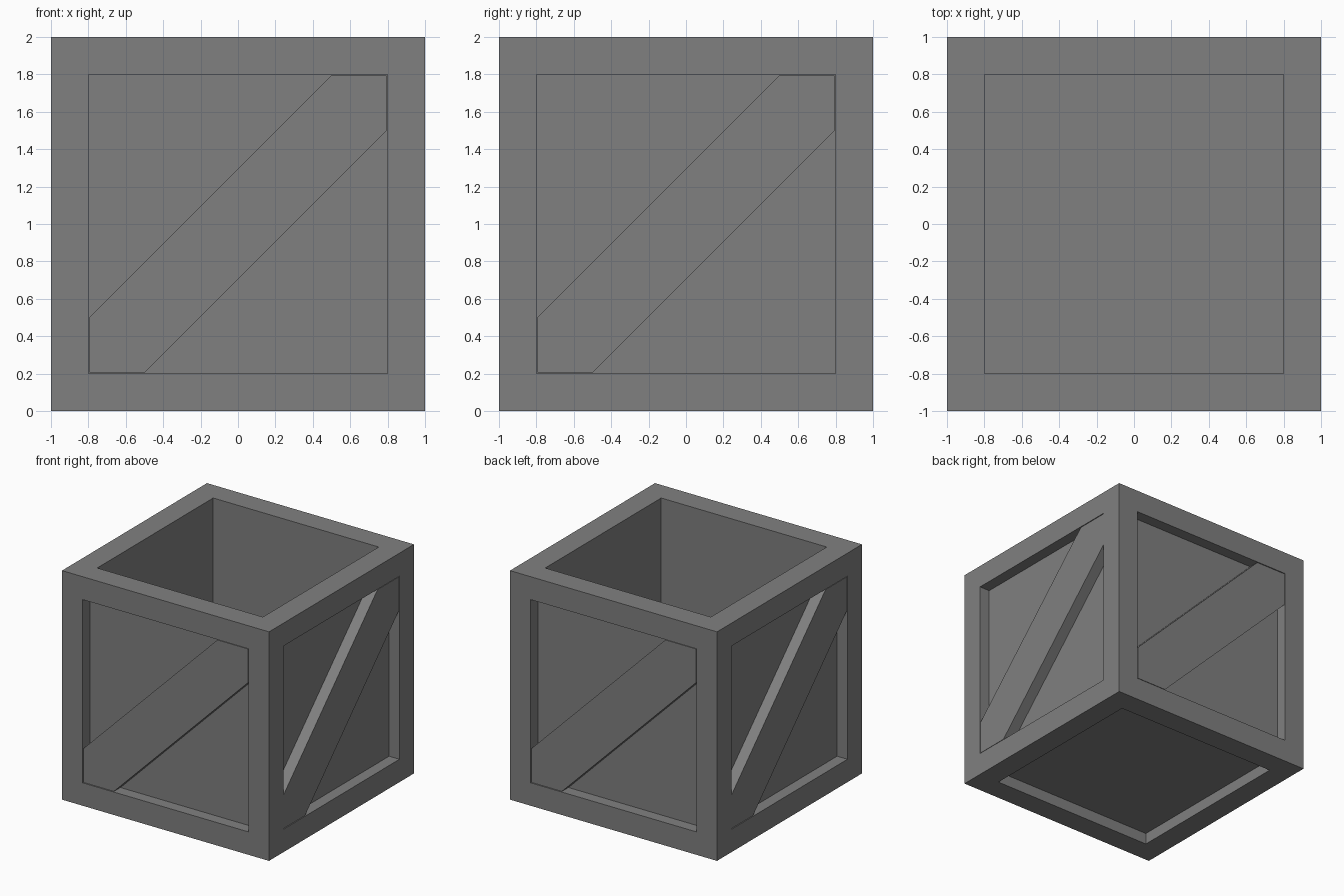
import bpy, bmesh
from math import pi
from mathutils import Matrix, Vector

if "Cube" in bpy.data.objects:
    bpy.data.objects.remove(bpy.data.objects["Cube"])

HALF, FRAME, RECESS, DEPTH = 1.0, 0.2, 0.1, 1.8

grey = bpy.data.materials.new("dark_grey")
grey.diffuse_color = (0.216, 0.216, 0.216, 1)
grey.use_nodes = True
grey.node_tree.nodes["Principled BSDF"].inputs["Base Color"].default_value = grey.diffuse_color


def make_object(name, bm):
    bmesh.ops.recalc_face_normals(bm, faces=bm.faces)
    mesh = bpy.data.meshes.new(name)
    bm.to_mesh(mesh)
    bm.free()
    mesh.materials.append(grey)
    obj = bpy.data.objects.new(name, mesh)
    bpy.context.collection.objects.link(obj)
    return obj


# Crate body: framed cube, shallow recesses on sides and bottom, deep open top
bm = bmesh.new()
bmesh.ops.create_cube(bm, size=2 * HALF, matrix=Matrix.Translation((0, 0, HALF)))
bm.normal_update()
panels = list(bm.faces)
bmesh.ops.inset_individual(bm, faces=panels, thickness=FRAME, depth=0, use_even_offset=True)
for panel in panels:
    normal = panel.normal.copy()
    push = DEPTH if normal.z > 0.5 else RECESS
    inner = bmesh.ops.extrude_discrete_faces(bm, faces=[panel])["faces"][0]
    bmesh.ops.translate(bm, verts=inner.verts, vec=-normal * push)
make_object("crate_body", bm)

# Diagonal braces: one per side, rising to the right as seen from outside
E = 0.795
profile = [(-E, -E), (-0.5, -E), (E, 0.5), (E, E), (0.5, E), (-E, -0.5)]
for i, side in enumerate(("front", "right", "back", "left")):
    bm = bmesh.new()
    face = bm.faces.new([bm.verts.new((x, -0.9, z + HALF)) for x, z in profile])
    new = bmesh.ops.extrude_face_region(bm, geom=[face])["geom"]
    top = [v for v in new if isinstance(v, bmesh.types.BMVert)]
    bmesh.ops.translate(bm, verts=top, vec=Vector((0, -0.098, 0)))
    bm.transform(Matrix.Rotation(i * pi / 2, 4, "Z"))
    make_object(side + "_brace", bm)
